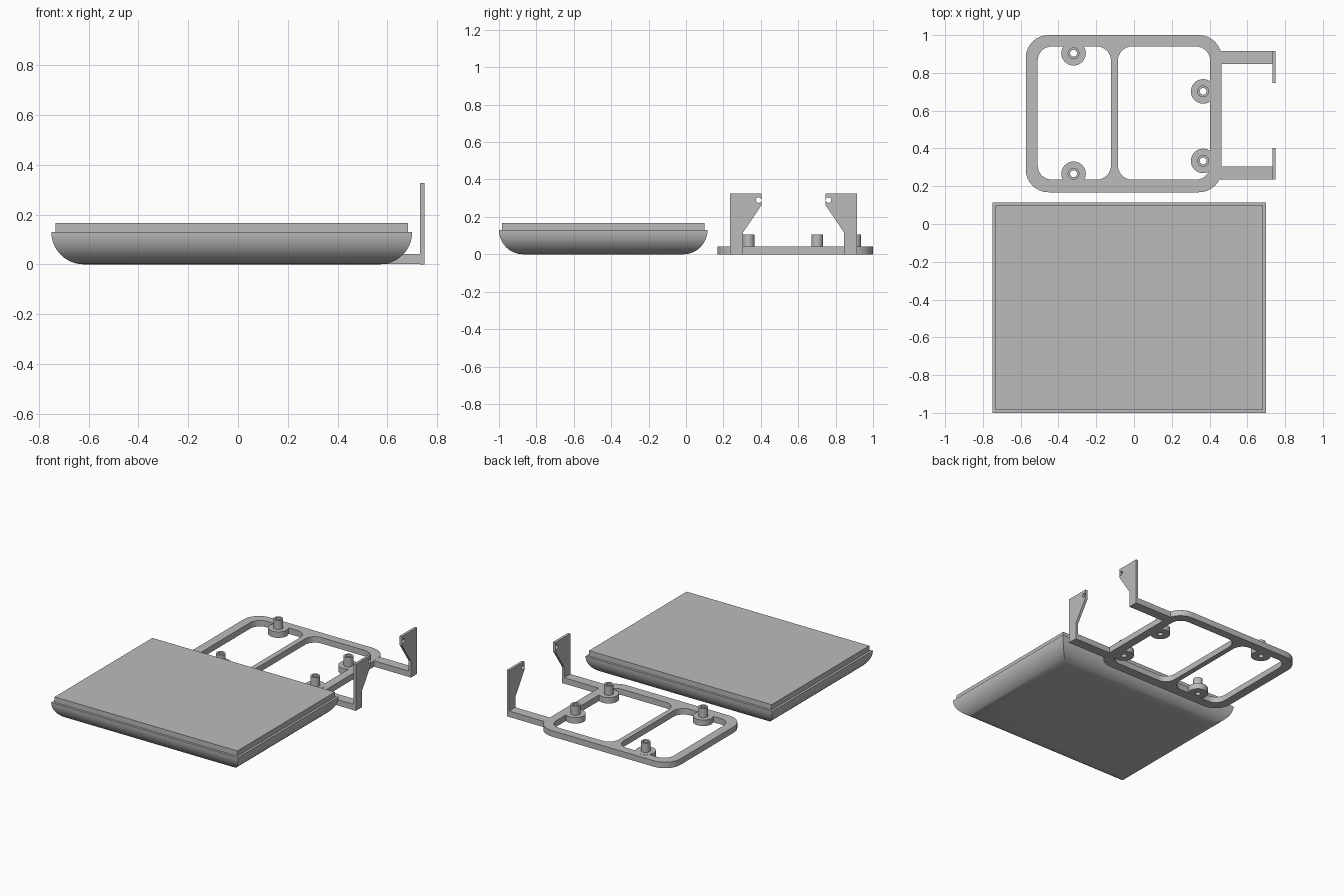
import bpy, bmesh, math
from mathutils import Matrix

cube = bpy.data.objects.get("Cube")
if cube:
    bpy.data.objects.remove(cube)

grey = bpy.data.materials.new("plain grey")
grey.use_nodes = True
grey.diffuse_color = (0.5, 0.5, 0.5, 1)
grey.node_tree.nodes["Principled BSDF"].inputs["Base Color"].default_value = (0.5, 0.5, 0.5, 1)


def finish(name, bm):
    """Turn a bmesh into a clean, angle-smoothed object."""
    bmesh.ops.remove_doubles(bm, verts=bm.verts, dist=1e-5)
    bmesh.ops.recalc_face_normals(bm, faces=bm.faces)
    mesh = bpy.data.meshes.new(name)
    bm.to_mesh(mesh)
    bm.free()
    mesh.materials.append(grey)
    for p in mesh.polygons:
        p.use_smooth = True
        p.material_index = 0
    mesh.set_sharp_from_angle(angle=math.radians(30))
    obj = bpy.data.objects.new(name, mesh)
    bpy.context.scene.collection.objects.link(obj)
    return obj


def plate(name, outlines, low, high, along_x=False):
    """Extrude an outline, with the later outlines as holes, from low to high."""
    curve = bpy.data.curves.new(name, 'CURVE')
    curve.dimensions = '2D'
    curve.fill_mode = 'BOTH'
    curve.extrude = (high - low) / 2
    for pts in outlines:
        spline = curve.splines.new('POLY')
        spline.points.add(len(pts) - 1)
        for point, (u, v) in zip(spline.points, pts):
            point.co = (u, v, 0, 1)
        spline.use_cyclic_u = True
    temp = bpy.data.objects.new(name + " outline", curve)
    bpy.context.scene.collection.objects.link(temp)
    graph = bpy.context.evaluated_depsgraph_get()
    filled = bpy.data.meshes.new_from_object(temp.evaluated_get(graph))
    bm = bmesh.new()
    bm.from_mesh(filled)
    bpy.data.objects.remove(temp)
    bpy.data.meshes.remove(filled)
    bpy.data.curves.remove(curve)
    bm.transform(Matrix.Translation((0, 0, (low + high) / 2)))
    if along_x:
        bm.transform(Matrix(((0, 0, 1, 0), (1, 0, 0, 0), (0, 1, 0, 0), (0, 0, 0, 1))))
    return finish(name, bm)


def circle(x, y, r, n=32):
    return [(x + r * math.cos(math.tau * i / n), y + r * math.sin(math.tau * i / n))
            for i in range(n)]


def rounded(x0, x1, y0, y1, r, n=8):
    """Rectangle outline with round corners."""
    corners = [(x1 - r, y1 - r), (x0 + r, y1 - r), (x0 + r, y0 + r), (x1 - r, y0 + r)]
    return [(cx + r * math.cos(a), cy + r * math.sin(a))
            for k, (cx, cy) in enumerate(corners)
            for a in [math.pi / 2 * (k + i / n) for i in range(n + 1)]]


# Cover: stacked rectangles give the curved sides, mitred corners and raised lip
radius, steps = 0.13, 14
levels = []
for i in range(steps + 1):
    a = math.pi / 2 * i / steps
    levels.append((radius * (1 - math.sin(a)), radius * (1 - math.cos(a))))
levels += [(0.016, 0.13), (0.016, 0.167)]
bm = bmesh.new()
rings = []
for inset, z in levels:
    x0, x1, y0, y1 = -0.75 + inset, 0.7 - inset, -1 + inset, 0.115 - inset
    rings.append([bm.verts.new((x, y, z)) for x, y in
                  ((x0, y0), (x1, y0), (x1, y1), (x0, y1))])
for a, b in zip(rings, rings[1:]):
    for i in range(4):
        j = (i + 1) % 4
        bm.faces.new((a[i], a[j], b[j], b[i]))
bm.faces.new(rings[0][::-1])
bm.faces.new(rings[-1])
finish("cover", bm)

# Frame with two openings
thick = 0.042
plate("frame", [rounded(-0.573, 0.464, 0.168, 1, 0.12),
                rounded(-0.51, -0.122, 0.235, 0.94, 0.075),
                rounded(-0.085, 0.403, 0.235, 0.94, 0.075)], 0, thick)

# Screw bosses: a wide flange and a narrow tube, with a hole right through
for i, (x, y) in enumerate([(-0.32, 0.904), (-0.32, 0.266), (0.366, 0.702), (0.366, 0.334)]):
    hole = circle(x, y, 0.018)
    plate(f"boss_flange_{i + 1}", [circle(x, y, 0.065), hole], 0.0005, thick + 0.0005)
    plate(f"boss_tube_{i + 1}", [circle(x, y, 0.031), hole], thick, 0.107)

# Arms and upright hinge tabs, mirrored about the middle of the pair
middle = 0.575
for side, s in (("front", -1), ("back", 1)):
    outer, inner, tip, pin = [middle + s * d for d in (0.34, 0.271, 0.172, 0.187)]
    plate(f"{side}_arm", [[(0.455, outer), (0.735, outer), (0.735, inner), (0.455, inner)]],
          0.0005, thick - 0.0005)
    tab = [(outer, 0), (outer, 0.326), (tip, 0.326), (tip, 0.262), (inner, 0.115), (inner, 0)]
    plate(f"{side}_hinge_tab", [tab, circle(pin, 0.29, 0.015, 20)], 0.732, 0.75, along_x=True)
